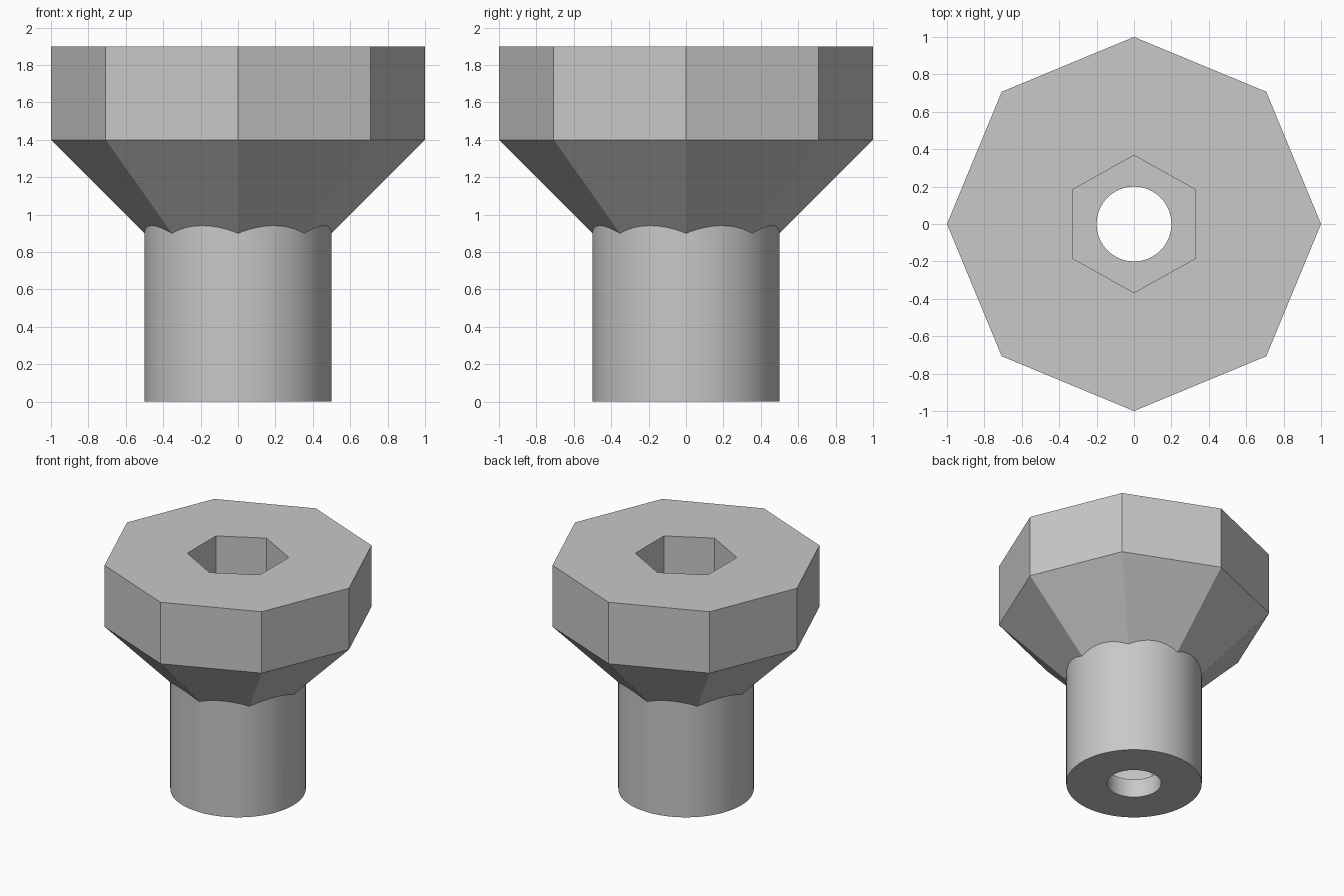
import bpy, bmesh
from math import sin, cos, pi, radians

cube = bpy.data.objects.get("Cube")
if cube:
    bpy.data.objects.remove(cube, do_unlink=True)

grey = bpy.data.materials.new("plain grey")
grey.use_nodes = True
grey.diffuse_color = (0.58, 0.58, 0.58, 1)
grey.node_tree.nodes["Principled BSDF"].inputs["Base Color"].default_value = grey.diffuse_color


def ring(radius, sides):
    return [(radius * cos(2 * pi * i / sides), radius * sin(2 * pi * i / sides)) for i in range(sides)]


def loft(name, sections):
    """Closed solid through (outline, height) sections, bottom to top."""
    bm = bmesh.new()
    rings = [[bm.verts.new((x, y, z)) for x, y in outline] for outline, z in sections]
    for low, high in zip(rings, rings[1:]):
        for i in range(len(low)):
            j = (i + 1) % len(low)
            bm.faces.new((low[i], low[j], high[j], high[i]))
    bm.faces.new(rings[0][::-1])
    bm.faces.new(rings[-1])
    mesh = bpy.data.meshes.new(name)
    bm.to_mesh(mesh)
    bm.free()
    mesh.materials.append(grey)
    obj = bpy.data.objects.new(name, mesh)
    bpy.context.collection.objects.link(obj)
    return obj


def combine(target, tool, operation):
    mod = target.modifiers.new(operation.lower(), 'BOOLEAN')
    mod.operation, mod.solver, mod.object = operation, 'EXACT', tool
    bpy.ops.object.select_all(action='DESELECT')
    bpy.context.view_layer.objects.active = target
    target.select_set(True)
    bpy.ops.object.modifier_apply(modifier=mod.name)
    bpy.data.objects.remove(tool, do_unlink=True)


# Octagonal head tapering down onto the round shaft
knob = loft("knob", [(ring(0.5, 8), 0.9), (ring(1, 8), 1.4), (ring(1, 8), 1.9)])
shaft = loft("shaft", [(ring(0.5, 96), 0), (ring(0.5, 96), 1.2)])
combine(knob, shaft, 'UNION')

# Deep six-sided socket, open at the top
w, c, p = 0.328, 0.184, 0.367
hexagon = [(w, -c), (w, c), (0, p), (-w, c), (-w, -c), (0, -p)]
combine(knob, loft("socket_cutter", [(hexagon, 0.15), (hexagon, 2.1)]), 'DIFFERENCE')

# Round bore through the socket floor
combine(knob, loft("bore_cutter", [(ring(0.2, 64), -0.1), (ring(0.2, 64), 0.5)]), 'DIFFERENCE')

bpy.ops.object.shade_smooth_by_angle(angle=radians(25))
